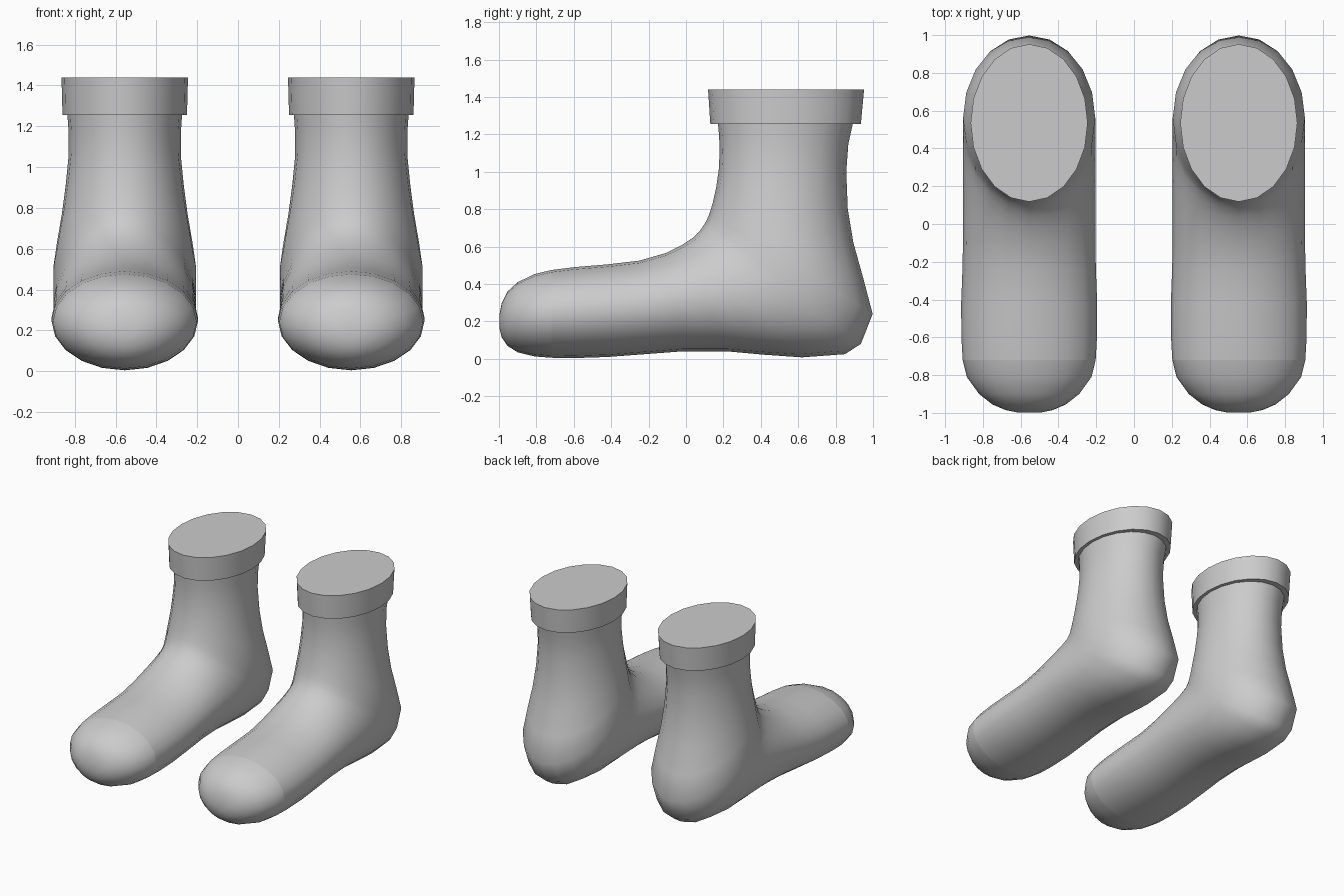
import bpy, bmesh, math

if "Cube" in bpy.data.objects:
    bpy.data.objects.remove(bpy.data.objects["Cube"])

CX, SIDES = 0.555, 20

# Cross-sections: upper/front point (y, z), sole/back point (y, z), half width
TOE = [(-.998, .235, -.998, .165, .06), (-.985, .30, -.985, .115, .125),
       (-.955, .36, -.955, .07, .195), (-.90, .41, -.90, .035, .265),
       (-.81, .453, -.81, .013, .33), (-.72, .475, -.72, .006, .352)]
BODY = [TOE[-1], (-.60, .49, -.60, .004, .359), (-.42, .505, -.42, .01, .36),
        (-.25, .525, -.22, .025, .353), (-.11, .565, -.02, .04, .35),
        (-.02, .61, .22, .04, .35), (.04, .65, .42, .022, .35),
        (.075, .685, .62, .008, .35), (.095, .715, .85, .025, .35),
        (.11, .74, .935, .08, .35), (.125, .775, .998, .24, .35),
        (.142, .83, .948, .43, .332), (.162, .92, .895, .62, .308),
        (.175, 1.01, .865, .80, .29), (.18, 1.11, .857, 1.0, .275),
        (.177, 1.19, .868, 1.15, .275), (.17, 1.27, .895, 1.27, .282)]
CUFF = [(.13, 1.255, .935, 1.255, .305), (.118, 1.44, .952, 1.44, .31)]


def loft(name, rings, cap_start, cap_end):
    """Skin elliptical rings and mirror the part across x = 0."""
    bm = bmesh.new()
    loops = []
    for py, pz, qy, qz, w in rings:
        loop = []
        for i in range(SIDES):
            a = 2 * math.pi * i / SIDES
            t = (1 - math.cos(a)) / 2
            loop.append(bm.verts.new((CX + w * math.sin(a),
                                      py + (qy - py) * t, pz + (qz - pz) * t)))
        loops.append(loop)
    for a, b in zip(loops, loops[1:]):
        for i in range(SIDES):
            j = (i + 1) % SIDES
            bm.faces.new((a[i], a[j], b[j], b[i]))
    if cap_start:
        bm.faces.new(loops[0])
    if cap_end:
        bm.faces.new(loops[-1])
    bmesh.ops.recalc_face_normals(bm, faces=bm.faces)
    # Open lofts: make sure the skin faces outward
    side = max(bm.faces, key=lambda f: f.calc_center_median().x)
    if side.normal.x < 0:
        bmesh.ops.reverse_faces(bm, faces=bm.faces)
    mesh = bpy.data.meshes.new(name)
    bm.to_mesh(mesh)
    bm.free()
    ob = bpy.data.objects.new(name, mesh)
    bpy.context.collection.objects.link(ob)
    bpy.ops.object.select_all(action='DESELECT')
    ob.select_set(True)
    bpy.context.view_layer.objects.active = ob
    bpy.ops.object.shade_smooth_by_angle(angle=math.radians(60))
    mirror = ob.modifiers.new("Mirror", 'MIRROR')
    mirror.use_mirror_merge = False
    return ob


# Rounded toe cap, foot with heel and leg, and folded band at the top
loft("toe_cap", TOE, True, False)
loft("sock_body", BODY, False, False)
loft("cuff", CUFF, True, True)
